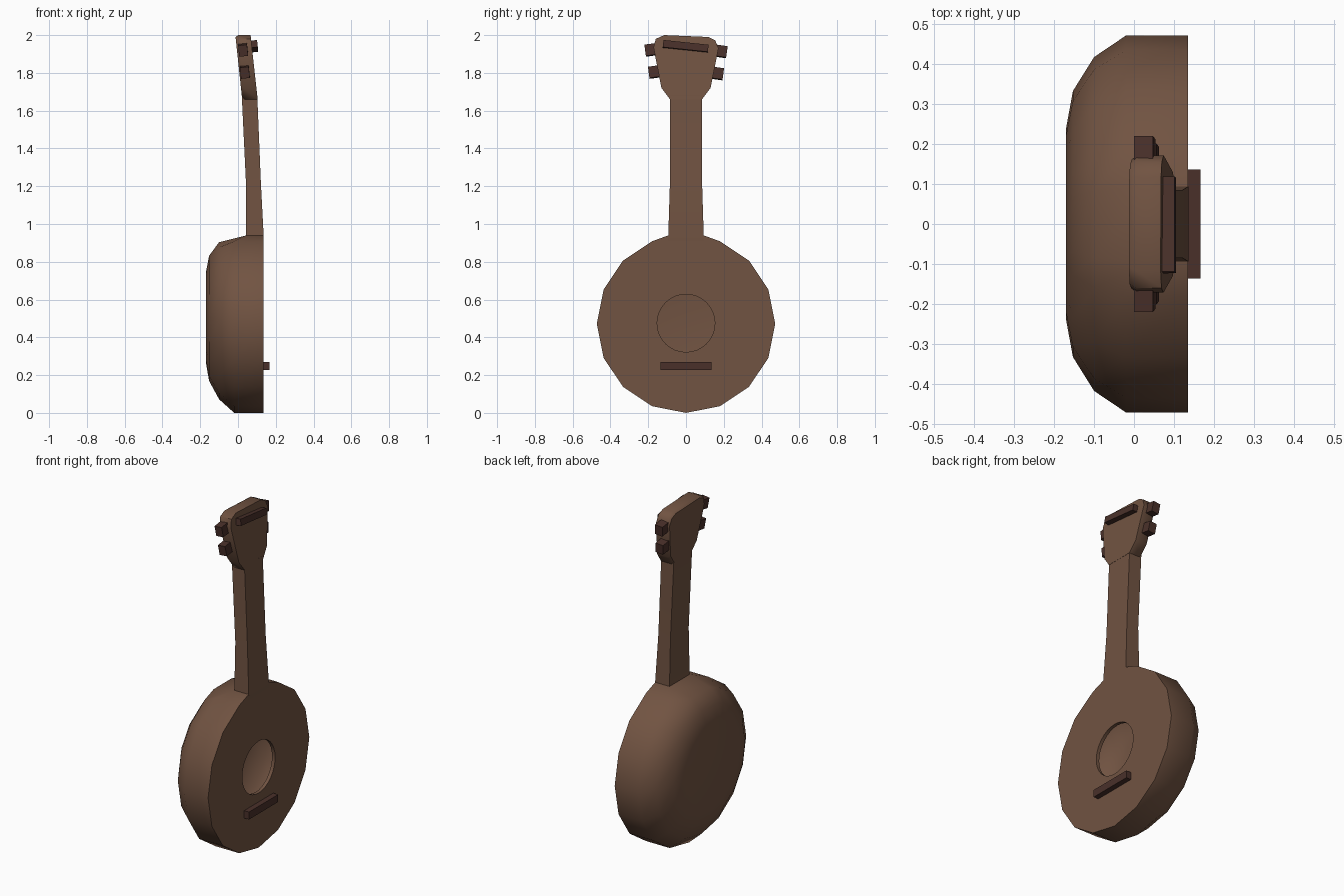
import bpy, bmesh, math
from mathutils import Matrix, Vector

cube = bpy.data.objects.get("Cube")
if cube:
    bpy.data.objects.remove(cube, do_unlink=True)


def material(name, rgb):
    m = bpy.data.materials.new(name)
    m.use_nodes = True
    m.diffuse_color = (*rgb, 1)
    m.node_tree.nodes["Principled BSDF"].inputs["Base Color"].default_value = (*rgb, 1)
    return m


WOOD = material("brown wood", (0.165, 0.087, 0.054))
DARK = material("dark wood", (0.068, 0.030, 0.023))


def finish(bm, name, mat, smooth=None):
    bmesh.ops.recalc_face_normals(bm, faces=bm.faces)
    mesh = bpy.data.meshes.new(name)
    bm.to_mesh(mesh)
    bm.free()
    mesh.materials.append(mat)
    ob = bpy.data.objects.new(name, mesh)
    bpy.context.collection.objects.link(ob)
    if smooth:
        bpy.ops.object.select_all(action="DESELECT")
        ob.select_set(True)
        bpy.context.view_layer.objects.active = ob
        bpy.ops.object.shade_smooth_by_angle(angle=math.radians(smooth))
    return ob


def loft(bm, rings):
    """Join point rings with quads and return the vertex rings."""
    loops = [[bm.verts.new(p) for p in ring] for ring in rings]
    for a, b in zip(loops, loops[1:]):
        for i in range(len(a)):
            j = (i + 1) % len(a)
            bm.faces.new((a[i], a[j], b[j], b[i]))
    return loops


def loop_edges(bm, loop):
    return [bm.edges.get((a, b)) for a, b in zip(loop, loop[1:] + loop[:1])]


# Body: sixteen-sided hollow bowl, flattened on top where the neck joins
def body_ring(x, r, cz):
    pts = []
    for i in range(16):
        a = math.tau * i / 16
        if i == 4:
            seat = max(x, 0.042) if x > -0.05 else x
            top = cz + 0.99 * r
            pts += [(seat, 0.2 * r, top), (seat, -0.2 * r, top)]
        else:
            pts.append((x, r * math.cos(a), cz + r * math.sin(a)))
    return pts


def circle(x, r, cz, n=32):
    return [(x, r * math.cos(math.tau * i / n), cz + r * math.sin(math.tau * i / n))
            for i in range(n)]


FRONT, WALL, MID = 0.135, 0.02, 0.472
bowl = [(FRONT, 0.472, MID), (-0.02, 0.472, MID), (-0.10, 0.418, 0.49),
        (-0.153, 0.333, 0.502), (-0.17, 0.24, 0.506)]
bm = bmesh.new()
outer = loft(bm, [body_ring(*s) for s in bowl])
inner = loft(bm, [body_ring(x + (-WALL if x == FRONT else WALL), r - WALL, cz)
                  for x, r, cz in bowl])
hole = loft(bm, [circle(FRONT, 0.153, 0.475), circle(FRONT - WALL, 0.153, 0.475)])
for shell, rim in zip((outer, inner), hole):
    bm.faces.new(shell[-1])
    bmesh.ops.triangle_fill(bm, use_beauty=True,
                            edges=loop_edges(bm, shell[0]) + loop_edges(bm, rim))
finish(bm, "body", WOOD, 42)

# Neck: tapered bar leaning back
bm = bmesh.new()
sections = [(0.91, 0.042, 0.135, 0.094), (0.935, 0.042, 0.136, 0.094),
            (1.22, 0.042, 0.121, 0.085), (1.68, 0.02, 0.102, 0.085)]
ends = loft(bm, [[(b, -w, z), (f, -w, z), (f, w, z), (b, w, z)]
                 for z, b, f, w in sections])
bm.faces.new(ends[0])
bm.faces.new(ends[-1])
finish(bm, "neck", WOOD, 30)

# Headstock: flared outline swept through its leaning thickness
outline = [(-0.085, 1.66), (-0.13, 1.72), (-0.172, 1.935), (-0.16, 1.98), (-0.115, 2.0),
           (0.118, 1.99), (0.155, 1.972), (0.172, 1.93), (0.13, 1.72), (0.085, 1.66)]
bm = bmesh.new()


def slab(base, lean, scale):
    return [(base - lean * (z - 1.66), y * scale, 1.84 + (z - 1.84) * scale)
            for y, z in outline]


sides = loft(bm, [slab(0.104, 0.11, 1), slab(0.035, 0.1, 1), slab(0.021, 0.1, 0.94)])
bm.faces.new(sides[0])
bm.faces.new(sides[-1])
finish(bm, "headstock", WOOD, 46)


# Dark fittings: bridge, nut and four tuning pegs
def block(name, centre, size, roll=0, lean=0):
    bm = bmesh.new()
    bmesh.ops.create_cube(bm, size=1)
    turn = Matrix.Rotation(math.radians(roll), 4, "X") @ Matrix.Rotation(math.radians(lean), 4, "Y")
    bm.transform(Matrix.Translation(Vector(centre)) @ turn @ Matrix.Diagonal((*size, 1)))
    finish(bm, name, DARK)


block("bridge", (0.145, 0, 0.248), (0.044, 0.272, 0.044))
block("nut", (0.085, -0.002, 1.941), (0.036, 0.24, 0.038), -6, -6)
for side, label, drop in ((1, "left", 0.008), (-1, "right", 0)):
    roll = -8 if side > 0 else 8
    block("upper_peg_" + label, (0.027, side * 0.184, 1.922 - drop), (0.047, 0.065, 0.06), roll, -6)
    block("lower_peg_" + label, (0.036, side * 0.165, 1.805 - drop), (0.047, 0.065, 0.06), roll, -6)
